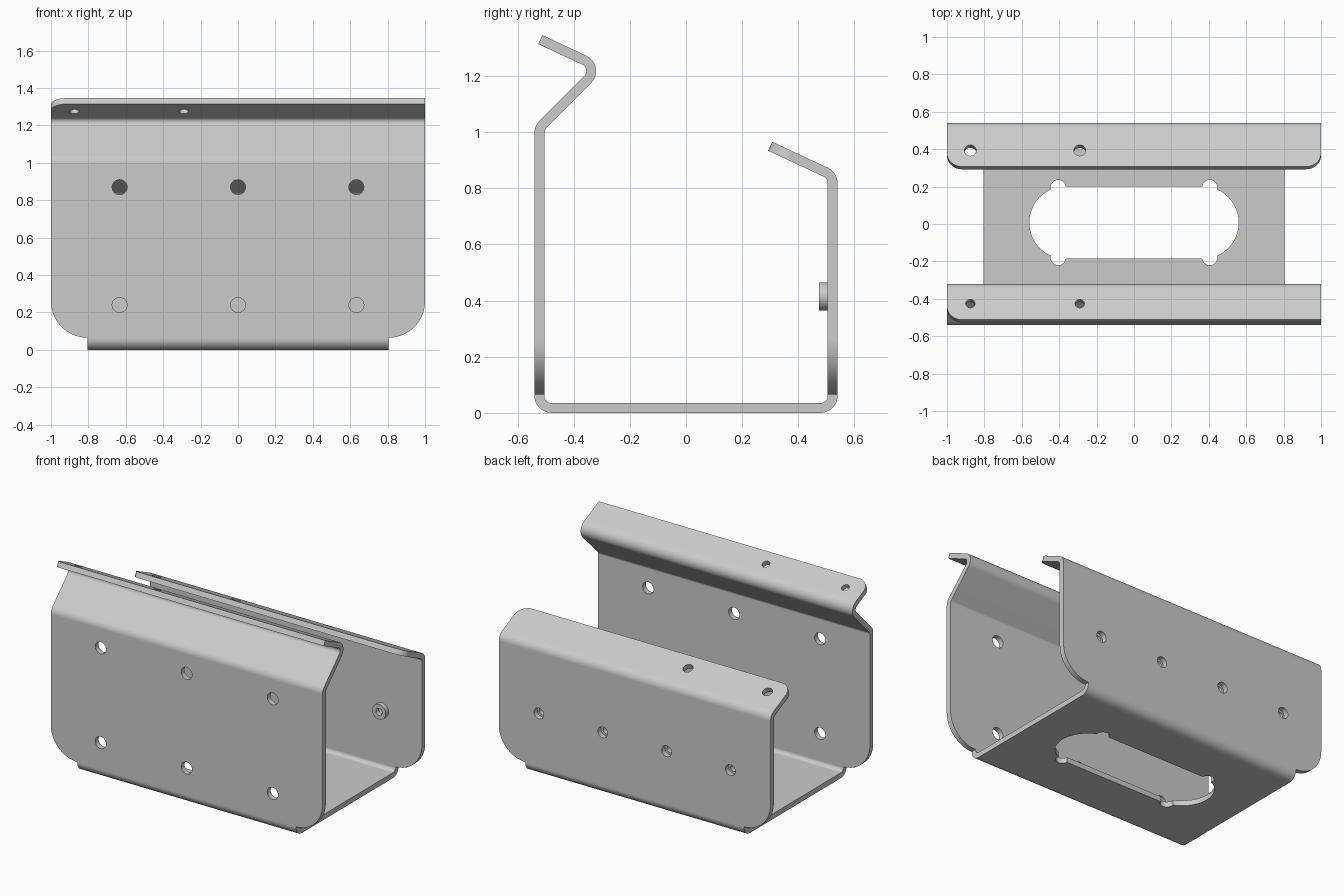
import bpy
import bmesh
from math import cos, sin, tan, radians
from mathutils import Matrix, Vector

cube = bpy.data.objects.get("Cube")
if cube:
    bpy.data.objects.remove(cube, do_unlink=True)

THICK = 0.035
FLANGE_TILT = Matrix.Rotation(radians(155), 4, 'X')
UPRIGHT = Matrix.Rotation(radians(90), 4, 'X')   # local xy -> world xz
FLIP = Matrix.Scale(-1, 4, (1, 0, 0))

steel = bpy.data.materials.new("light grey steel")
steel.use_nodes = True
steel.diffuse_color = (0.6, 0.6, 0.6, 1)
steel.node_tree.nodes["Principled BSDF"].inputs["Base Color"].default_value = (0.6, 0.6, 0.6, 1)


def arc(cx, cy, r, start, end, n=24):
    angles = [radians(start + (end - start) * i / n) for i in range(n + 1)]
    return [(cx + r * cos(a), cy + r * sin(a)) for a in angles]


def prism(name, outline, depth, matrix):
    """Extrude a 2D outline symmetrically along local z, then place it."""
    bm = bmesh.new()
    bottom = bm.faces.new([bm.verts.new((x, y, -depth / 2)) for x, y in outline])
    top = bmesh.ops.extrude_face_region(bm, geom=[bottom])
    moved = [v for v in top["geom"] if isinstance(v, bmesh.types.BMVert)]
    bmesh.ops.translate(bm, verts=moved, vec=(0, 0, depth))
    bm.transform(matrix)
    bmesh.ops.recalc_face_normals(bm, faces=bm.faces)
    mesh = bpy.data.meshes.new(name)
    bm.to_mesh(mesh)
    bm.free()
    mesh.materials.append(steel)
    obj = bpy.data.objects.new(name, mesh)
    bpy.context.collection.objects.link(obj)
    return obj


def disc(name, r, depth, matrix, x=0, y=0):
    return prism(name, arc(x, y, r, 0, 360)[:-1], depth, matrix)


def cut(obj, cutters):
    """Subtract all cutters, bake the result and drop the cutters."""
    for c in cutters:
        c.hide_render = True
        mod = obj.modifiers.new("cut", 'BOOLEAN')
        mod.object = c
        mod.operation = 'DIFFERENCE'
        mod.solver = 'EXACT'
    graph = bpy.context.evaluated_depsgraph_get()
    mesh = bpy.data.meshes.new_from_object(obj.evaluated_get(graph))
    obj.modifiers.clear()
    obj.data = mesh
    for c in cutters:
        bpy.data.objects.remove(c, do_unlink=True)


def smooth(obj):
    bpy.ops.object.select_all(action='DESELECT')
    obj.select_set(True)
    bpy.context.view_layer.objects.active = obj
    bpy.ops.object.shade_smooth_by_angle(angle=radians(30))
    weighted = obj.modifiers.new("flat panels", 'WEIGHTED_NORMAL')
    weighted.keep_sharp = True


def sheet_outline(corners, radius, n=8):
    """Closed outline of a bent sheet whose centre line has rounded bends."""
    pts = [Vector(c) for c in corners]
    line = [(pts[0], (pts[1] - pts[0]).normalized())]
    for p0, p1, p2 in zip(pts, pts[1:], pts[2:]):
        a, b = (p1 - p0).normalized(), (p2 - p1).normalized()
        turn = a.angle(b)
        side = 1 if a.x * b.y - a.y * b.x > 0 else -1
        start = p1 - a * radius * tan(turn / 2)
        centre = start + Vector((-a.y, a.x)) * radius * side
        for i in range(n + 1):
            t = (a * sin(turn * (1 - i / n)) + b * sin(turn * i / n)).normalized()
            line.append((centre - Vector((-t.y, t.x)) * radius * side, t))
    line.append((pts[-1], (pts[-1] - pts[-2]).normalized()))
    half = [[p + Vector((-t.y, t.x)) * s * THICK / 2 for p, t in line] for s in (1, -1)]
    return half[0] + half[1][::-1]


# Bent channel: front flange, front wall, floor, back wall, back flange
front_tip, back_tip = (-0.519, 1.33), (0.3, 0.95)
profile = sheet_outline(
    [front_tip, (-0.307, 1.231), (-0.5225, 1.015), (-0.5225, 0.0175),
     (0.5225, 0.0175), (0.5225, 0.846), back_tip], 0.043)
along_x = Matrix(((0, 0, 1, 0), (1, 0, 0, 0), (0, 1, 0, 0), (0, 0, 0, 1)))
bracket = prism("bent_bracket", profile, 2, along_x)

cutters = []

# Rounded lower corners of both walls
corner = arc(0.805, 0.26, 0.195, 0, -90, 16) + [(0.805, -0.1), (1.1, -0.1), (1.1, 0.26)]
for m in (UPRIGHT, FLIP @ UPRIGHT):
    cutters.append(prism("corner_cutter", corner, 1.4, m))

# Rounded flange tips and flange holes
tip_corner = arc(0.92, -0.08, 0.08, 0, 90, 12) + [(0.92, 0.1), (1.1, 0.1), (1.1, -0.08)]
for (y, z), r in ((front_tip, 0.025), (back_tip, 0.032)):
    place = Matrix.Translation((0, y, z)) @ FLANGE_TILT
    for m in (place, FLIP @ place):
        cutters.append(prism("tip_cutter", tip_corner, 0.1, m))
        for x in (0.29, 0.875):
            cutters.append(disc("flange_hole_cutter", r, 0.1, m, x, -0.095))

# Front wall holes
front_wall = Matrix.Translation((0, -0.5225, 0)) @ UPRIGHT
for x in (-0.633, 0, 0.633):
    for z in (0.24, 0.87):
        cutters.append(disc("front_hole_cutter", 0.04, 0.1, front_wall, x, z))

# Back wall holes
back_xs = (-0.705, -0.235, 0.235, 0.705)
back_wall = Matrix.Translation((0, 0.5225, 0)) @ UPRIGHT
for x in back_xs:
    cutters.append(disc("back_hole_cutter", 0.036, 0.1, back_wall, x, 0.415))

# Floor opening: a long slot with four relief lobes
floor = Matrix.Translation((0, 0.0075, 0))
slot = arc(0.367, 0, 0.193, -90, 90) + arc(-0.367, 0, 0.193, 90, 270)
cutters.append(prism("slot_cutter", slot, 0.2, floor))
for x in (-0.405, 0.405):
    for y in (-0.187, 0.187):
        cutters.append(disc("lobe_cutter", 0.041, 0.2, floor, x, y))

cut(bracket, cutters)
smooth(bracket)

# Press-fit collars inside the back wall
for i, x in enumerate(back_xs):
    spot = Matrix.Translation((x, 0.49, 0.415)) @ UPRIGHT
    collar = disc(f"collar_{i + 1}", 0.05, 0.031, spot)
    cut(collar, [disc("bore_cutter", 0.023, 0.1, spot)])
    smooth(collar)
